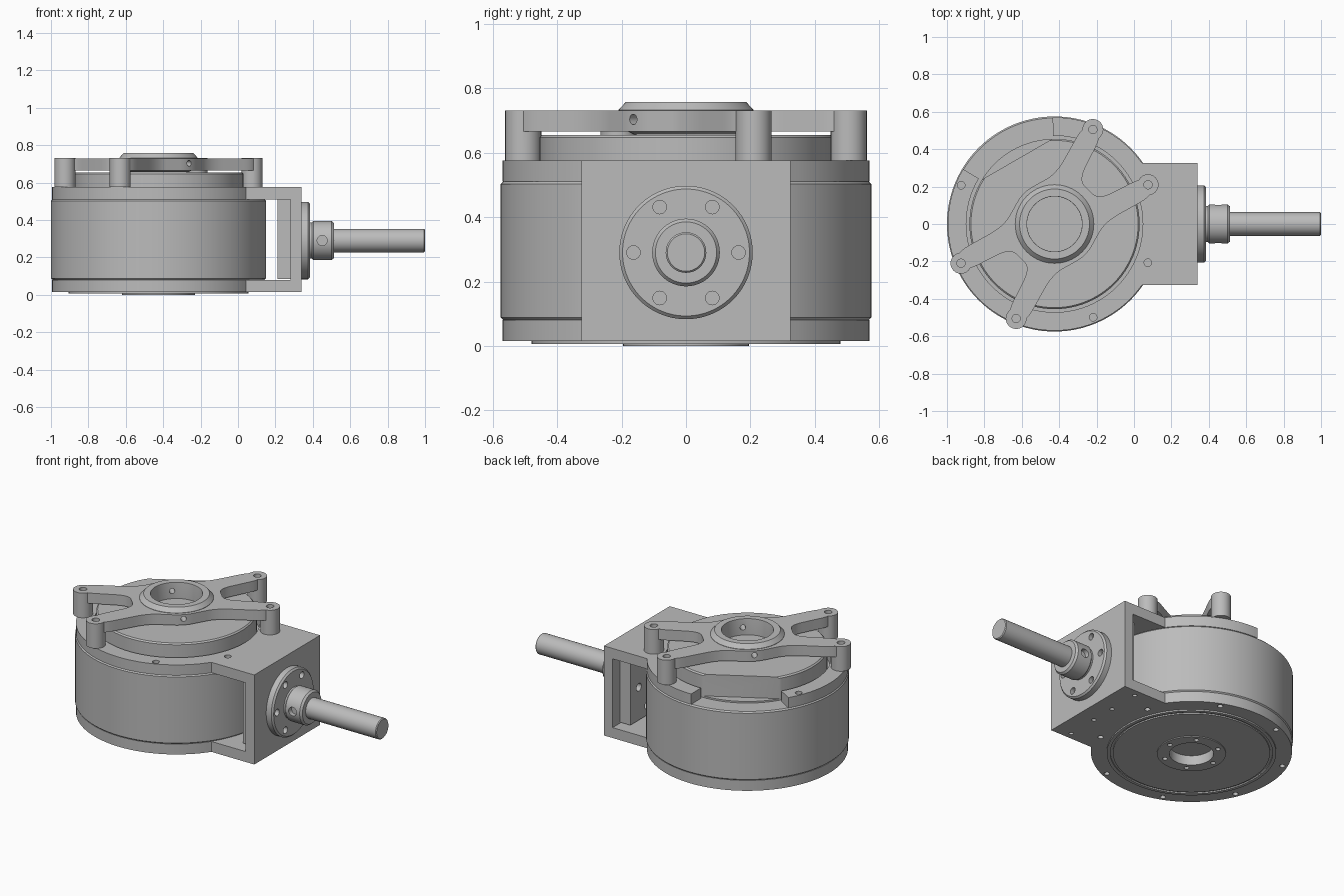
import bpy, bmesh
from math import sin, cos, pi, radians, asin, degrees
from mathutils import Vector, Matrix

cube = bpy.data.objects.get("Cube")
if cube:
    bpy.data.objects.remove(cube, do_unlink=True)

steel = bpy.data.materials.new("machined_grey")
steel.use_nodes = True
steel.diffuse_color = (0.5, 0.5, 0.5, 1)
steel.node_tree.nodes["Principled BSDF"].inputs["Base Color"].default_value = (0.5, 0.5, 0.5, 1)

CX = -0.425           # drum axis
SHAFT_Z = 0.29        # shaft axis height
TO_X = Matrix.Translation((0, 0, SHAFT_Z)) @ Matrix.Rotation(pi / 2, 4, 'Y')
TO_DRUM = Matrix.Translation((CX, 0, 0))


def finish(name, bm, matrix=Matrix()):
    bmesh.ops.remove_doubles(bm, verts=bm.verts, dist=1e-5)
    bmesh.ops.transform(bm, matrix=matrix, verts=bm.verts)
    bmesh.ops.recalc_face_normals(bm, faces=bm.faces)
    mesh = bpy.data.meshes.new(name)
    bm.to_mesh(mesh)
    bm.free()
    ob = bpy.data.objects.new(name, mesh)
    bpy.context.collection.objects.link(ob)
    mesh.materials.append(steel)
    return ob


def lathe(name, profile, matrix=TO_DRUM, steps=96):
    """Spin (radius, height) points around z."""
    bm = bmesh.new()
    vs = [bm.verts.new((r, 0, h)) for r, h in profile]
    es = [bm.edges.new(p) for p in zip(vs, vs[1:])]
    bmesh.ops.spin(bm, geom=vs + es, axis=(0, 0, 1), cent=(0, 0, 0),
                   angle=2 * pi, steps=steps, use_merge=True)
    return finish(name, bm, matrix)


def prism(name, pts, z0, z1, matrix=TO_DRUM):
    """Extrude a flat outline."""
    bm = bmesh.new()
    face = bm.faces.new([bm.verts.new((p[0], p[1], z0)) for p in pts])
    up = bmesh.ops.extrude_face_region(bm, geom=[face])["geom"]
    bmesh.ops.translate(bm, vec=(0, 0, z1 - z0),
                        verts=[v for v in up if isinstance(v, bmesh.types.BMVert)])
    return finish(name, bm, matrix)


def box(name, x, y, z):
    return prism(name, [(x[0], y[0]), (x[1], y[0]), (x[1], y[1]), (x[0], y[1])], *z, Matrix())


def rods(name, spots, r, depth, rot=Matrix()):
    """Many short cylinders in one mesh, used as drills or pegs."""
    bm = bmesh.new()
    for s in spots:
        bmesh.ops.create_cone(bm, cap_ends=True, segments=32, radius1=r, radius2=r,
                              depth=depth, matrix=Matrix.Translation(s) @ rot)
    return finish(name, bm)


def combine(ob, tool, op='DIFFERENCE'):
    tool.hide_render = True
    mod = ob.modifiers.new("bool", 'BOOLEAN')
    mod.operation, mod.solver, mod.object = op, 'EXACT', tool
    bpy.context.view_layer.objects.active = ob
    bpy.ops.object.modifier_apply(modifier=mod.name)
    bpy.data.objects.remove(tool, do_unlink=True)


def arc(r, a0, a1, n):
    return [(r * cos(radians(a0 + (a1 - a0) * i / n)),
             r * sin(radians(a0 + (a1 - a0) * i / n))) for i in range(n + 1)]


def rounded(pts, n=6, t=0.4):
    """Soften each corner of an outline."""
    out = []
    for i, p in enumerate(pts):
        p = Vector(p)
        a = p.lerp(Vector(pts[i - 1]), t)
        b = p.lerp(Vector(pts[(i + 1) % len(pts)]), t)
        out += [a.lerp(p, k / n).lerp(p.lerp(b, k / n), k / n) for k in range(n + 1)]
    return out


# Drum and its cover plates
lathe("drum", [(0, .08), (.567, .08), (.575, .088), (.575, .502), (.567, .51), (0, .51)])
R, W = 0.57, 0.325
a = degrees(asin(W / R))
outline = arc(R, a, 360 - a, 90) + [(0.28 - CX, -W), (0.28 - CX, W)]
bottom_plate = prism("bottom_plate", outline, 0.015, 0.08)
top_plate = prism("top_plate", outline, 0.51, 0.575)

rim = [(CX + x, y) for x, y in arc(0.54, 22.5, 337.5, 7)]
combine(bottom_plate, lathe("cut", [(0, 0), (.13, 0), (.13, .1), (0, .1)]))
combine(bottom_plate, rods("drill", [(x, y, .015) for x, y in rim], .016, .05))
combine(bottom_plate, rods("drill", [(.23, y, .015) for y in (-.28, -.08, .08, .28)], .013, .05))
combine(top_plate, lathe("cut", [(0, .45), (.472, .45), (.472, .65), (0, .65)]))
combine(top_plate, prism("cut", [(0, 0)] + arc(0.8, 91, 149, 6), 0.45, 0.65))
combine(top_plate, rods("drill", [(x, y, .575) for x, y in rim], .02, .06))

# Bottom cover with groove, raised ring and shallow bore
cover = lathe("bottom_cover", [(0, .06), (.125, .06), (.125, 0), (.195, 0), (.195, .006),
                               (.445, .006), (.445, .014), (.46, .014), (.46, .006),
                               (.48, .006), (.48, .03), (.2, .07), (0, .07)])
combine(cover, rods("drill", [(CX + x, y, 0) for x, y in arc(.16, 0, 300, 5)], .014, .03))

# Turntable with one flat side
disc = lathe("turntable", [(0, .505), (.455, .505), (.455, .647), (.447, .655), (0, .655)])
flat = prism("cut", [(-.5, .4), (.5, .4), (.5, .7), (-.5, .7)], .52, .7,
             TO_DRUM @ Matrix.Rotation(radians(30), 4, 'Z'))
combine(disc, flat)

# Four armed bracket: half an outline, repeated by half a turn
side = [(.155, .53), (.01, .27), (-.17, .17)]
notch = [(.255, .48), (.13, .235), (.235, .13), (.48, .255)]
notch[-1] = (notch[0][1], notch[0][0])
half = [side[2], side[1], side[0], notch[0], notch[1], notch[2], notch[3], (.53, .155), (.27, .01)]
full = half + [(-x, -y) for x, y in half]
bracket = prism("bracket", rounded(full, t=0.3), 0.665, 0.73)
feet = [(CX + s * x, s * y) for s in (1, -1) for x, y in ((.205, .505), (.5, .21))]
combine(bracket, rods("foot", [(x, y, .653) for x, y in feet], .056, .1541), 'UNION')
combine(bracket, lathe("hub", [(0, .656), (.16, .656), (.21, .68), (.21, .732),
                               (.187, .757), (0, .757)]), 'UNION')
combine(bracket, lathe("cut", [(0, .6), (.147, .6), (.147, .75), (.154, .8), (0, .8)]))
combine(bracket, rods("drill", [(x, y, .73) for x, y in feet], .022, .08))
cross = Matrix.Rotation(radians(-45), 4, 'Z') @ Matrix.Rotation(pi / 2, 4, 'Y')
combine(bracket, rods("drill", [(CX, 0, .703)], .016, .7, cross))

# Shaft mount
end_plate = box("end_plate", (.28, .34), (-W, W), (.015, .575))
boss = box("inner_boss", (.21, .285), (-.25, .25), (.085, .512))
combine(boss, rods("drill", [(.21, y, SHAFT_Z + z) for y, z in arc(.165, 0, 300, 5)], .024, .08,
                   Matrix.Rotation(pi / 2, 4, 'Y')))

flange = lathe("shaft_flange", [(0, .33), (.207, .33), (.207, .375), (.197, .385), (0, .385)], TO_X)
combine(flange, rods("drill", [(.385, y, SHAFT_Z + z) for y, z in arc(.163, 0, 300, 5)], .021, .05,
                     Matrix.Rotation(pi / 2, 4, 'Y')))
collar = lathe("shaft_collar", [(0, .37), (.097, .37), (.097, .395), (.105, .403), (.105, .5),
                                (.095, .512), (0, .512)], TO_X, 64)
combine(collar, rods("drill", [(.45, s * .105, SHAFT_Z) for s in (-1, 1)], .027, .06,
                     Matrix.Rotation(pi / 2, 4, 'X')))
lathe("shaft", [(0, .4), (.063, .4), (.063, .995), (.058, 1), (0, 1)], TO_X, 48)

# Smooth curved walls, keep edges sharp
for ob in bpy.context.scene.objects:
    if ob.type == 'MESH' and steel.name in ob.data.materials:
        bpy.ops.object.select_all(action='DESELECT')
        ob.select_set(True)
        bpy.context.view_layer.objects.active = ob
        bpy.ops.object.shade_smooth_by_angle(angle=radians(30))
